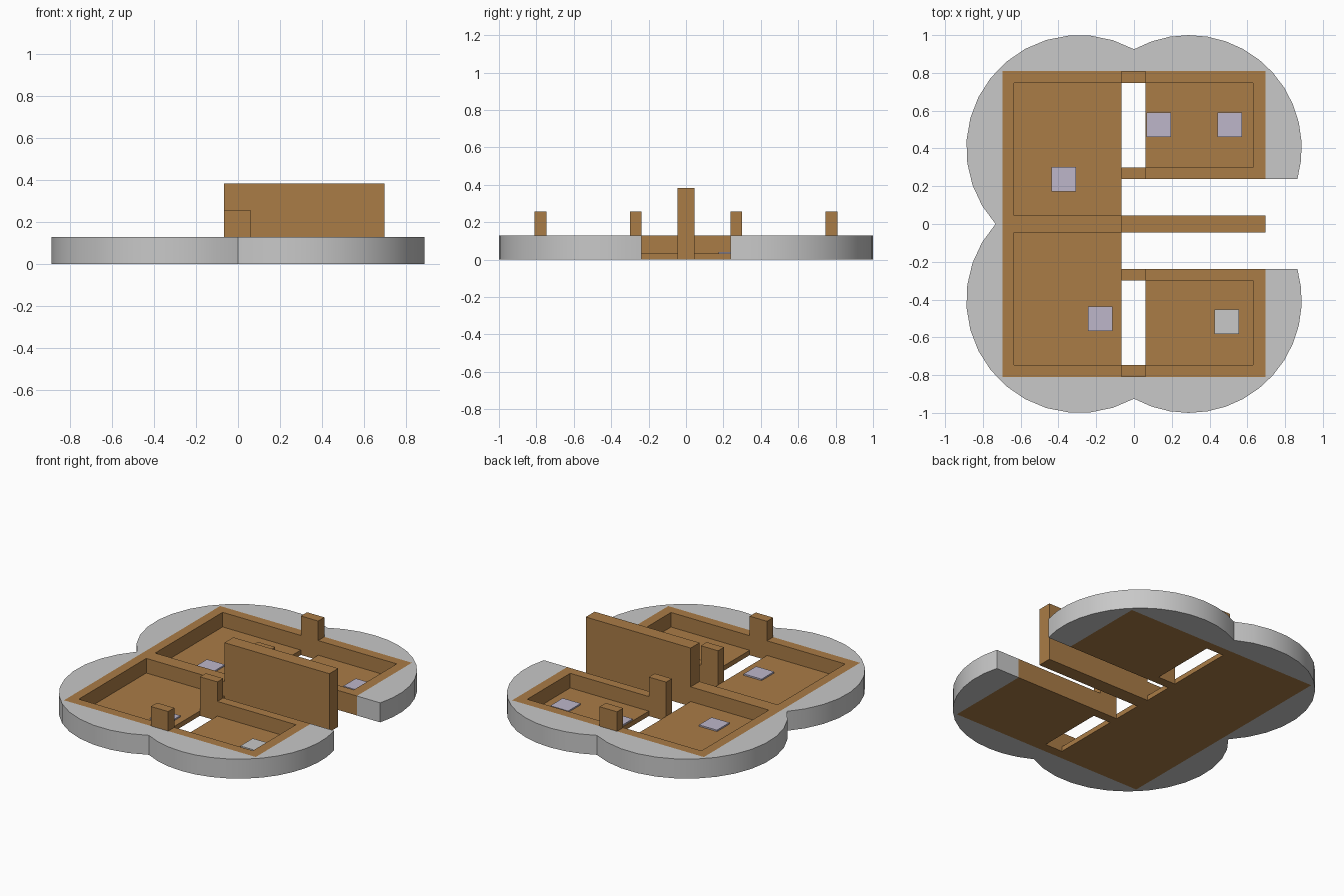
import bpy, bmesh, math

if "Cube" in bpy.data.objects:
    bpy.data.objects.remove(bpy.data.objects["Cube"])

def material(name, rgb):
    m = bpy.data.materials.new(name)
    m.diffuse_color = (*rgb, 1)
    m.use_nodes = True
    m.node_tree.nodes["Principled BSDF"].inputs["Base Color"].default_value = m.diffuse_color
    return m

BROWN = material("brown wood", (0.40, 0.20, 0.061))
GRAY = material("light gray", (0.58, 0.58, 0.58))
LILAC = material("pale lilac", (0.51, 0.47, 0.59))

def prism(name, pts, z0, z1, mat):
    """Extrude a closed outline in x, y from z0 to z1."""
    bm = bmesh.new()
    face = bm.faces.new([bm.verts.new((x, y, z0)) for x, y in pts])
    out = bmesh.ops.extrude_face_region(bm, geom=[face])["geom"]
    bmesh.ops.translate(bm, vec=(0, 0, z1 - z0),
                        verts=[v for v in out if isinstance(v, bmesh.types.BMVert)])
    bmesh.ops.recalc_face_normals(bm, faces=bm.faces)
    me = bpy.data.meshes.new(name)
    bm.to_mesh(me)
    bm.free()
    me.materials.append(mat)
    ob = bpy.data.objects.new(name, me)
    bpy.context.collection.objects.link(ob)
    return ob

def box(name, x0, x1, y0, y1, z0, z1, mat=BROWN):
    return prism(name, [(x0, y0), (x1, y0), (x1, y1), (x0, y1)], z0, z1, mat)

# Shared plan dimensions
XL, XLI, XS0, XS1, XRI, XR = -0.697, -0.634, -0.066, 0.06, 0.631, 0.696
MID, YI, YII, YOI, YO = 0.046, 0.239, 0.30, 0.746, 0.81
FLOOR, RIM, POST, TALL = 0.032, 0.128, 0.256, 0.383
R, CX, CY = 0.598, 0.29, 0.402

# Four-lobed gray border, hollow where the tray sits and open on the right
def arc(cx, a0, a1, n=14):
    return [(cx + R * math.cos(a0 + (a1 - a0) * i / n),
             CY + R * math.sin(a0 + (a1 - a0) * i / n)) for i in range(n + 1)]

cusp = math.acos(-CX / R)
upper = arc(CX, math.asin((YI - CY) / R), cusp)
upper += arc(-CX, math.pi - cusp, math.pi + math.asin(CY / R))[1:]
lower = [(x, -y) for x, y in reversed(upper[:-1])]
inner = [(XR, -YI), (XR, -YO), (XL, -YO), (XL, YO), (XR, YO), (XR, YI)]
border = prism("lobed_border", upper + lower + inner, 0, RIM, GRAY)
bpy.context.view_layer.objects.active = border
border.select_set(True)
bpy.ops.object.shade_smooth_by_angle(angle=math.radians(25))

# Left wall, divider and tall sliding panel
box("left_wall", XL, XLI, -YO, YO, 0, RIM)
box("divider_wall", XLI, XS0, -MID, MID, 0, RIM)
box("tall_panel", XS0, XR, -MID, MID, 0, TALL)

# Two mirrored chambers
for s, side in ((1, "back"), (-1, "front")):
    def part(name, x0, x1, y0, y1, z1):
        a, b = sorted((s * y0, s * y1))
        box(f"{side}_{name}", x0, x1, a, b, 0, z1)
    part("left_floor", XLI, XS0, MID, YOI, FLOOR)
    part("right_floor", XS1, XRI, YII, YOI, FLOOR)
    part("outer_wall_left", XLI, XS0, YOI, YO, RIM)
    part("outer_wall_right", XS1, XRI, YOI, YO, RIM)
    part("inner_wall", XS1, XRI, YI, YII, RIM)
    part("right_wall", XRI, XR, YI, YO, RIM)
    part("outer_post", XS0, XS1, YOI, YO, POST)
    part("inner_post", XS0, XS1, YI, YII, POST)

# Thin square tiles on the floors
tiles = [(-0.372, 0.238, LILAC), (0.13, 0.525, LILAC), (0.508, 0.525, LILAC),
         (-0.178, -0.502, LILAC), (0.49, -0.518, GRAY)]
for x, y, mat in tiles:
    h = 0.065
    box("floor_tile", x - h, x + h, y - h, y + h, FLOOR, FLOOR + 0.0095, mat)
